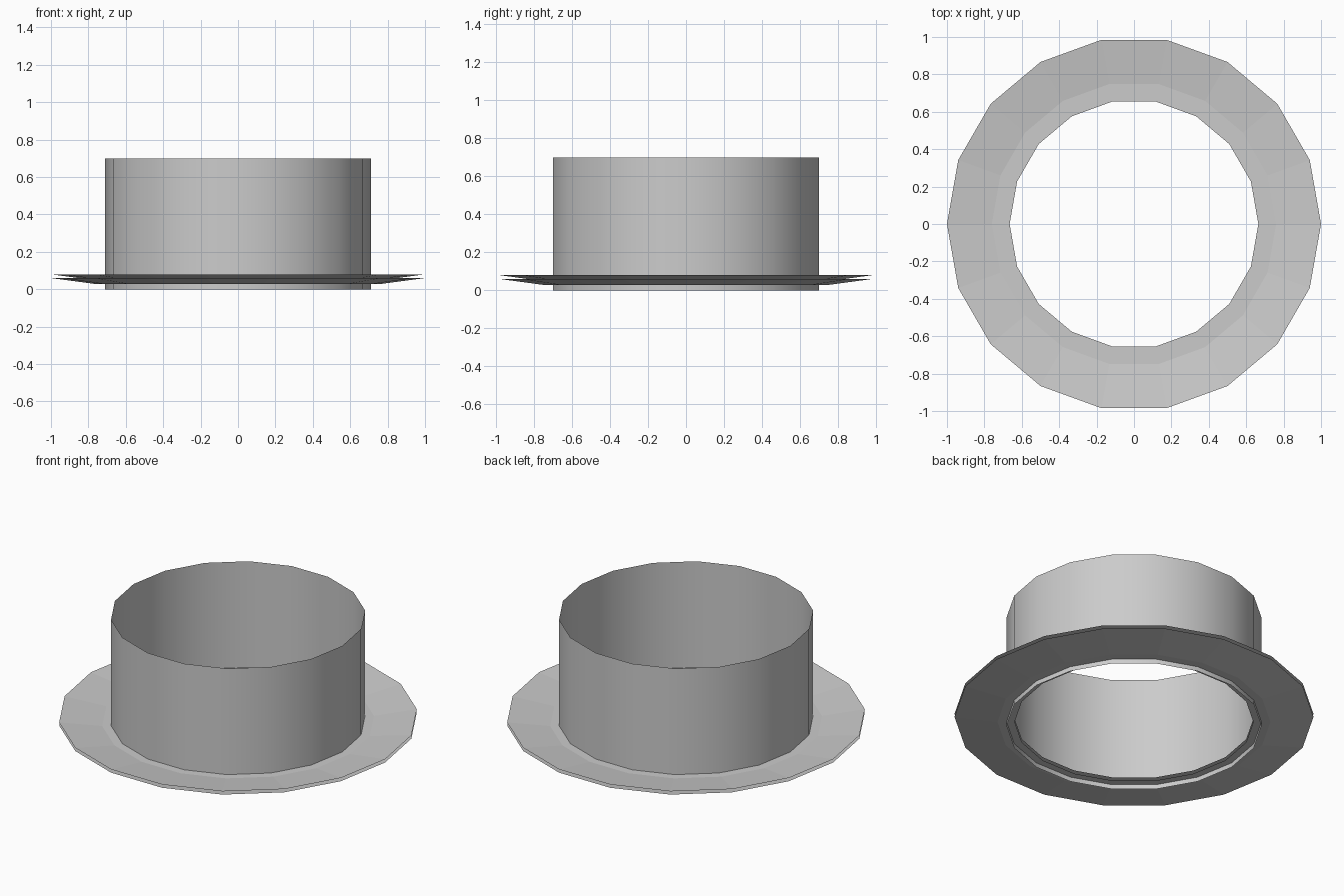
import bpy, bmesh, math

if "Cube" in bpy.data.objects:
    bpy.data.objects.remove(bpy.data.objects["Cube"])

SIDES = 18

grey = bpy.data.materials.new("light_grey")
grey.diffuse_color = (0.6, 0.6, 0.6, 1.0)
grey.use_nodes = True
grey.node_tree.nodes["Principled BSDF"].inputs["Base Color"].default_value = grey.diffuse_color


def lathe(name, profile, smooth):
    """Open surface of revolution from (radius, height) points, wound to face up / outwards."""
    bm = bmesh.new()
    rings = []
    for r, z in profile:
        rings.append([bm.verts.new((r * math.cos(2 * math.pi * i / SIDES),
                                    r * math.sin(2 * math.pi * i / SIDES), z))
                      for i in range(SIDES)])
    for a, b in zip(rings, rings[1:]):
        for i in range(SIDES):
            j = (i + 1) % SIDES
            face = bm.faces.new((a[i], a[j], b[j], b[i]))
            face.smooth = smooth
    mesh = bpy.data.meshes.new(name)
    bm.to_mesh(mesh)
    bm.free()
    mesh.materials.append(grey)
    obj = bpy.data.objects.new(name, mesh)
    bpy.context.collection.objects.link(obj)
    return obj


# Open thin-walled tube
lathe("tube_wall", [(0.71, 0.0), (0.71, 0.70)], True)

# Two thin dished flange sheets, flat near the tube and rising to the rim
for name, lift in (("lower_flange", 0.0), ("upper_flange", 0.02)):
    lathe(name, [(1.0, 0.06 + lift), (0.76, 0.028 + lift), (0.665, 0.028 + lift)], False)
